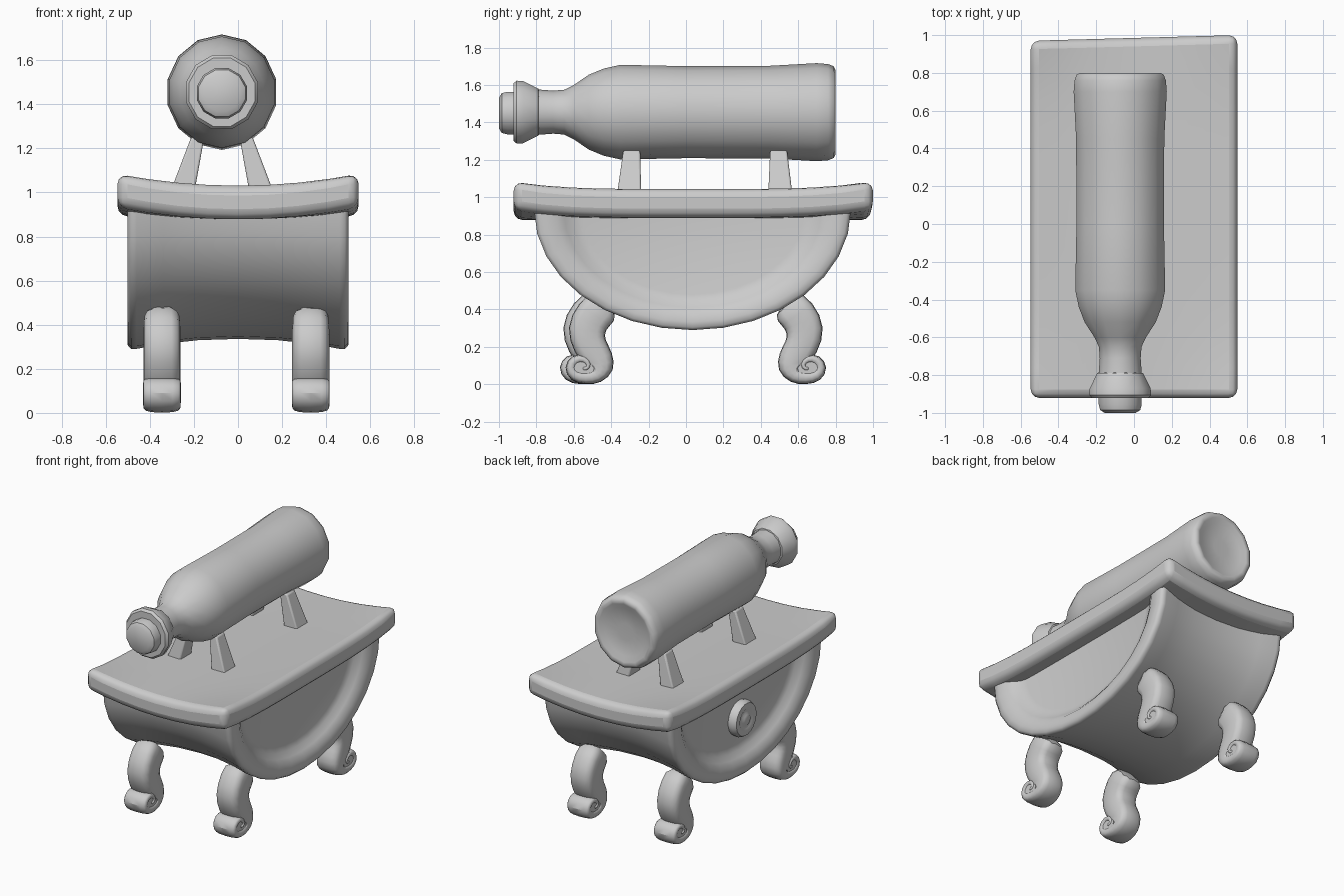
import bpy, bmesh
from math import sin, cos, pi, radians
from mathutils import Vector

if "Cube" in bpy.data.objects:
    bpy.data.objects.remove(bpy.data.objects["Cube"])


def finish(bm, name, angle=50, bevel=0, subsurf=0):
    bmesh.ops.recalc_face_normals(bm, faces=bm.faces)
    me = bpy.data.meshes.new(name)
    bm.to_mesh(me)
    bm.free()
    ob = bpy.data.objects.new(name, me)
    bpy.context.collection.objects.link(ob)
    if bevel:
        m = ob.modifiers.new("round", 'BEVEL')
        m.width, m.segments, m.limit_method = bevel, 3, 'ANGLE'
        m.angle_limit = radians(50)
    if subsurf:
        m = ob.modifiers.new("smooth", 'SUBSURF')
        m.levels = m.render_levels = subsurf
    bpy.ops.object.select_all(action='DESELECT')
    ob.select_set(True)
    bpy.context.view_layer.objects.active = ob
    bpy.ops.object.shade_smooth_by_angle(angle=radians(angle))
    return ob


def loft(name, rings, **kw):
    """Skin closed rings of equal length and cap both ends."""
    bm = bmesh.new()
    loops = [[bm.verts.new(p) for p in r] for r in rings]
    n = len(loops[0])
    for a, b in zip(loops, loops[1:]):
        for i in range(n):
            j = (i + 1) % n
            bm.faces.new((a[i], a[j], b[j], b[i]))
    bm.faces.new(loops[0])
    bm.faces.new(loops[-1])
    return finish(bm, name, **kw)


def turned(name, centre, axis, profile, sides, squash=1.0, **kw):
    """Revolve (position, radius) pairs around a line parallel to x or y."""
    rings = []
    for t, r in profile:
        ring = []
        for i in range(sides):
            a = 2 * pi * (i + 0.5) / sides
            u, z = r * cos(a) * squash, centre[1] + r * sin(a)
            ring.append((centre[0] + u, t, z) if axis == 'y' else (t, centre[0] + u, z))
        rings.append(ring)
    return loft(name, rings, **kw)


# table top: slab with lifted corners and rounded edges
bm = bmesh.new()
bmesh.ops.create_grid(bm, x_segments=8, y_segments=12, size=1)
up = bmesh.ops.extrude_face_region(bm, geom=bm.faces[:])["geom"]
top = {v for v in up if isinstance(v, bmesh.types.BMVert)}
for v in bm.verts:
    x, y, _ = v.co
    z = 1 if v in top else -1
    lift = 0.015 * x * x + 0.045 * x * x * y ** 4
    skew = 0.015 * x if y > 0.99 else 0
    v.co = (0.547 * x, 0.032 + 0.953 * y + skew, 0.955 + 0.076 * z + lift)
finish(bm, "table_top", bevel=0.045)

# half-drum body: waisted in the middle, with a recessed panel at each end
half = [(0.0, 0.936), (0.18, 0.945), (0.34, 0.972), (0.46, 1.007), (0.485, 1.008),
        (0.5, 0.985), (0.502, 0.94), (0.495, 0.87), (0.47, 0.82), (0.44, 0.77), (0.428, 0.71)]
stations = [(-x, k) for x, k in reversed(half[1:])] + half
STEPS = 16
rings = [[(x, 0.035 + 0.84 * k * cos(pi * i / STEPS), 0.93 - 0.635 * k * sin(pi * i / STEPS))
          for i in range(STEPS + 1)] for x, k in stations]
loft("drum_body", rings, angle=60)

# round knob on the left panel
turned("side_knob", (0.02, 0.66), 'x',
       [(-0.40, 0.12), (-0.46, 0.125), (-0.485, 0.112), (-0.49, 0.08), (-0.482, 0.065),
        (-0.482, 0.05), (-0.492, 0.035), (-0.495, 0.012)], 20)

# scroll legs: ribbon path (y, z, half thickness) curling up at the foot
path = [(0.52, 0.44, 0.10), (0.60, 0.375, 0.105), (0.645, 0.29, 0.108), (0.62, 0.20, 0.09),
        (0.57, 0.13, 0.085), (0.55, 0.08, 0.07), (0.58, 0.042, 0.045), (0.64, 0.033, 0.036),
        (0.705, 0.043, 0.036), (0.73, 0.09, 0.034), (0.70, 0.135, 0.03), (0.65, 0.14, 0.024),
        (0.618, 0.105, 0.02), (0.638, 0.078, 0.016), (0.668, 0.088, 0.012)]
W = 0.086


def scroll_leg(name, cx, flip, shift):
    place = lambda x, y, z: (cx + x, (0.075 - y if flip else y) + shift, z)
    rings = []
    for i, (y, z, h) in enumerate(path):
        a, b = path[max(i - 1, 0)], path[min(i + 1, len(path) - 1)]
        t = Vector((b[0] - a[0], b[1] - a[1])).normalized()
        c = min(0.028, h * 0.5)
        sec = [(h, W - c), (h - c, W), (c - h, W), (-h, W - c),
               (-h, c - W), (c - h, -W), (h - c, -W), (h, c - W)]
        rings.append([place(s, y - t.y * n, z + t.x * n) for n, s in sec])
    loft(name, rings, angle=60, subsurf=1)
    core = [[place(s, 0.655 + 0.06 * cos(a * pi / 6), 0.092 + 0.06 * sin(a * pi / 6))
             for a in range(12)] for s in (-W + 0.008, W - 0.008)]
    loft(name + "_scroll_core", core)


for side, cx in (("left", -0.345), ("right", 0.33)):
    scroll_leg(f"front_{side}_leg", cx, True, 0 if side == "left" else 0.03)
    scroll_leg(f"back_{side}_leg", cx, False, 0)

# bottle lying on its side, with a lip ring and a stopper
BX, BZ = -0.073, 1.455
turned("bottle", (BX, BZ), 'y',
       [(0.775, 0.06), (0.78, 0.17), (0.797, 0.205), (0.80, 0.225), (0.79, 0.245), (0.76, 0.257),
        (0.70, 0.262), (0.45, 0.248), (0.0, 0.246), (-0.35, 0.253), (-0.44, 0.233), (-0.52, 0.20),
        (-0.60, 0.145), (-0.65, 0.12), (-0.71, 0.115), (-0.80, 0.122)], 14, squash=0.965)
turned("bottle_lip", (BX, BZ), 'y',
       [(-0.785, 0.11), (-0.79, 0.13), (-0.87, 0.172), (-0.905, 0.174), (-0.922, 0.16),
        (-0.922, 0.10)], 12, squash=0.97, angle=40)
turned("stopper", (BX, BZ - 0.005), 'y',
       [(-0.90, 0.118), (-0.955, 0.118), (-0.985, 0.11), (-1.0, 0.085)], 12, angle=40)

# four splayed tapered feet holding the bottle
for end, y0, y1 in (("front", -0.305, -0.29), ("back", 0.505, 0.495)):
    for side, s in (("left", -1), ("right", 1)):
        rings = []
        for off, y, z, hx, hy in ((0.18, y0, 1.0, 0.055, 0.066), (0.11, y1, 1.25, 0.03, 0.045)):
            cx = BX + s * off
            rings.append([(cx + a * hx, y + b * hy, z)
                          for a, b in ((-1, -1), (1, -1), (1, 1), (-1, 1))])
        loft(f"{end}_{side}_bottle_rest", rings, bevel=0.01)
